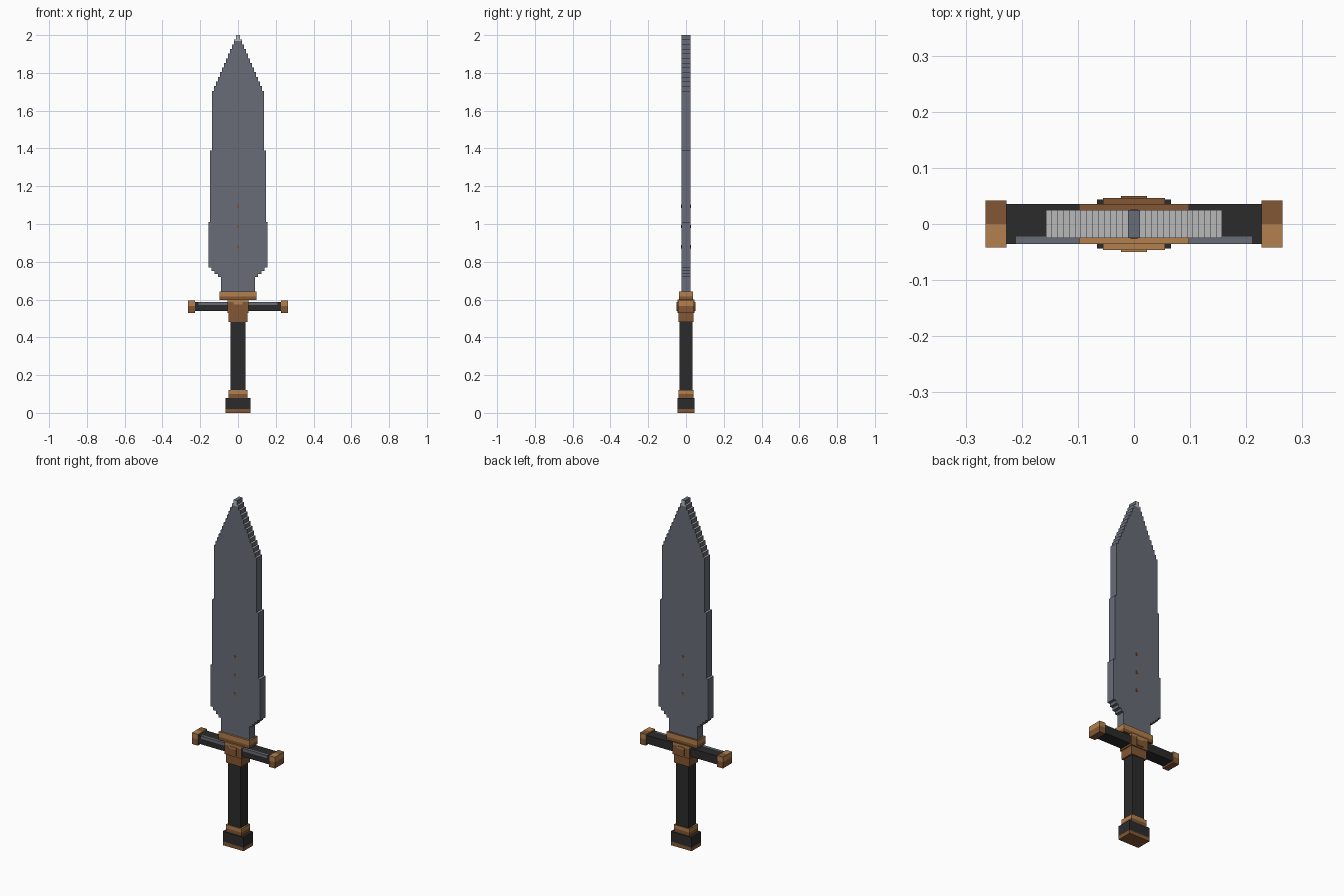
import bpy
import bmesh
from mathutils import Vector

if "Cube" in bpy.data.objects:
    bpy.data.objects.remove(bpy.data.objects["Cube"], do_unlink=True)


def material(name, rgb):
    """Flat material from 0-255 display values."""
    lin = [((c / 255 + 0.055) / 1.055) ** 2.4 for c in rgb]
    m = bpy.data.materials.new(name)
    m.use_nodes = True
    m.diffuse_color = (*lin, 1)
    m.node_tree.nodes["Principled BSDF"].inputs["Base Color"].default_value = (*lin, 1)
    return m


steel = material("steel grey", (104, 108, 118))
edge = material("bright edge grey", (184, 184, 186))
black = material("black leather", (43, 43, 44))
dark = material("dark bronze", (130, 86, 51))
light = material("light bronze", (178, 128, 78))


def finish(bm, name, mats, rule=None):
    """Turn a bmesh into an object, colouring faces by a rule."""
    bmesh.ops.recalc_face_normals(bm, faces=bm.faces)
    bm.normal_update()
    if rule:
        for f in bm.faces:
            f.material_index = rule(f.calc_center_median(), f.normal)
    me = bpy.data.meshes.new(name)
    bm.to_mesh(me)
    bm.free()
    for m in mats:
        me.materials.append(m)
    ob = bpy.data.objects.new(name, me)
    bpy.context.collection.objects.link(ob)
    return ob


def cut(bm, co, normal):
    bmesh.ops.bisect_plane(bm, geom=bm.verts[:] + bm.edges[:] + bm.faces[:],
                           plane_co=co, plane_no=normal)


def box(name, x, hx, hy, z0, z1, mats, rule=None, cuts=(), y=0):
    """Box centred on x and y, with half sizes hx and hy, from z0 to z1."""
    bm = bmesh.new()
    bmesh.ops.create_cube(bm, size=2)
    for v in bm.verts:
        v.co = Vector((x + v.co.x * hx, y + v.co.y * hy,
                       (z0 + z1) / 2 + v.co.z * (z1 - z0) / 2))
    for co, no in cuts:
        cut(bm, co, no)
    return finish(bm, name, mats, rule)


def bronze(name, x, hx, hy, z0, z1, share=0.5):
    """Bronze block: light upper band on the sides, light front half on top."""
    zs = z1 - (z1 - z0) * share

    def rule(c, n):
        if n.z > 0.5:
            return int(c.y < 0)
        return int(n.z > -0.5 and c.z > zs)
    return box(name, x, hx, hy, z0, z1, [dark, light], rule,
               [((x, 0, zs), (0, 0, 1)), ((x, 0, 0), (0, 1, 0))])


# Blade: stepped outline (half width, top of step), mirrored and extruded
steps = [(0.09, 0.72), (0.106, 0.735), (0.124, 0.752), (0.141, 0.77),
         (0.157, 1.01), (0.147, 1.39)]
steps += [(0.137 - 0.0105 * i, 1.705 + 0.0246 * i) for i in range(13)]
outline, z = [], 0.62
for w, top in steps:
    outline += [(w, z), (w, top)]
    z = top
outline += [(-w, z) for w, z in reversed(outline)]
bm = bmesh.new()
base = bm.faces.new([bm.verts.new((x, -0.025, z)) for x, z in outline])
moved = bmesh.ops.extrude_face_region(bm, geom=[base])["geom"]
bmesh.ops.translate(bm, vec=(0, 0.05, 0),
                    verts=[g for g in moved if isinstance(g, bmesh.types.BMVert)])
cut(bm, (0, 0, 1.968), (0, 0, 1))


def blade_rule(c, n):
    if n.z > 0.5:
        return int(abs(c.x) > 0.015)
    return int(abs(n.y) > 0.5 and c.z > 1.968)


finish(bm, "blade", [steel, edge], blade_rule)

# Small inlaid studs on both blade faces
for i, z in enumerate((0.88, 0.987, 1.093)):
    for side, y in (("front", -0.025), ("back", 0.025)):
        box(f"blade_stud_{side}_{i + 1}", 0, 0.006, 0.002, z - 0.009, z + 0.009,
            [dark], y=y)

# Cross guard: bar with a steel upper front edge, and bronze end caps
box("guard_bar", 0, 0.24, 0.036, 0.54, 0.588, [black, steel],
    lambda c, n: int(c.y < -0.022 and c.z > 0.572 and abs(c.x) < 0.21),
    [((0, 0, 0.572), (0, 0, 1)), ((0, -0.022, 0), (0, 1, 0)),
     ((-0.21, 0, 0), (1, 0, 0)), ((0.21, 0, 0), (1, 0, 0))])
for name, s in (("left", 1), ("right", -1)):
    bronze(f"guard_cap_{name}", s * 0.246, 0.019, 0.042, 0.53, 0.595, 0.45)

# Bronze hub where blade, guard and grip meet
bronze("blade_collar", 0, 0.098, 0.036, 0.597, 0.643, 0.6)
bronze("guard_hub", 0, 0.055, 0.046, 0.53, 0.6, 0.2)
bronze("hub_boss", 0, 0.023, 0.05, 0.54, 0.586, 0.25)
box("hub_base", 0, 0.05, 0.04, 0.48, 0.53, [dark])

# Grip and pommel
box("grip", 0, 0.04, 0.034, 0.11, 0.49, [black])
bronze("pommel_collar", 0, 0.05, 0.039, 0.08, 0.122, 0.5)
box("pommel", 0, 0.066, 0.044, 0.02, 0.08, [black])
box("pommel_base", 0, 0.066, 0.044, 0, 0.022, [dark])
